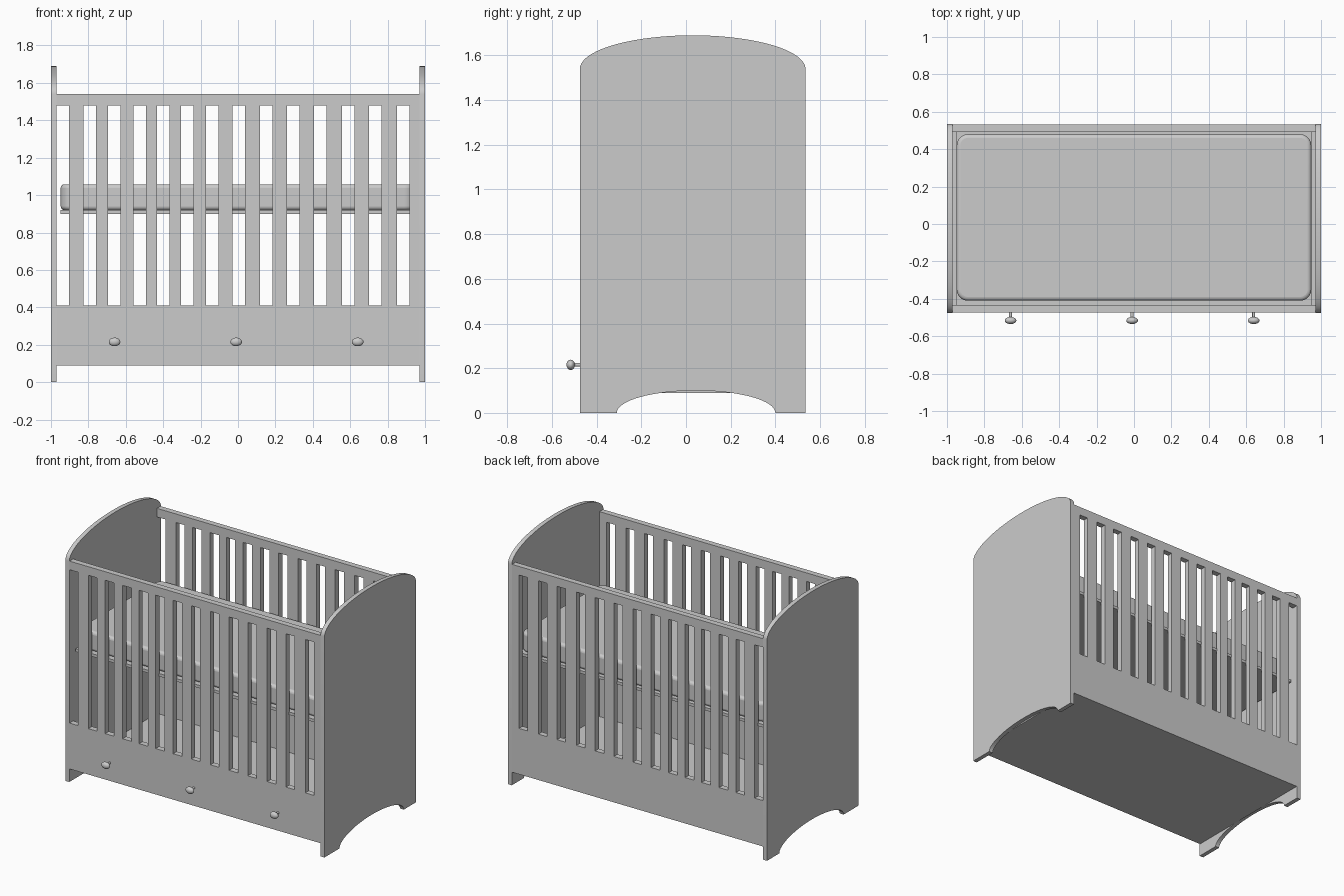
import bpy, bmesh, math

cube = bpy.data.objects.get("Cube")
if cube:
    bpy.data.objects.remove(cube, do_unlink=True)

grey = bpy.data.materials.new("Painted grey")
grey.use_nodes = True
colour = (0.6, 0.6, 0.6, 1)
grey.diffuse_color = colour
grey.node_tree.nodes["Principled BSDF"].inputs["Base Color"].default_value = colour


def finish(name, bm):
    bmesh.ops.recalc_face_normals(bm, faces=bm.faces)
    mesh = bpy.data.meshes.new(name)
    bm.to_mesh(mesh)
    bm.free()
    mesh.materials.append(grey)
    ob = bpy.data.objects.new(name, mesh)
    bpy.context.collection.objects.link(ob)
    return ob


def smooth(ob, angle=35):
    bpy.ops.object.select_all(action="DESELECT")
    ob.select_set(True)
    bpy.context.view_layer.objects.active = ob
    bpy.ops.object.shade_smooth_by_angle(angle=math.radians(angle))


def boxes(name, spans):
    """One object from boxes given as (x0, x1, y0, y1, z0, z1)."""
    bm = bmesh.new()
    for x0, x1, y0, y1, z0, z1 in spans:
        verts = bmesh.ops.create_cube(bm, size=1)["verts"]
        for v in verts:
            v.co.x = x1 if v.co.x > 0 else x0
            v.co.y = y1 if v.co.y > 0 else y0
            v.co.z = z1 if v.co.z > 0 else z0
    return finish(name, bm)


def prism(name, points, offset):
    """Extrude a closed outline along an offset."""
    bm = bmesh.new()
    face = bm.faces.new([bm.verts.new(p) for p in points])
    new = bmesh.ops.extrude_face_region(bm, geom=[face])["geom"]
    bmesh.ops.translate(bm, vec=offset,
                        verts=[g for g in new if isinstance(g, bmesh.types.BMVert)])
    return finish(name, bm)


def arc(cx, cy, rx, ry, start, end, steps):
    angles = [math.radians(start + (end - start) * i / steps) for i in range(steps + 1)]
    return [(cx + rx * math.cos(a), cy + ry * math.sin(a)) for a in angles]


FRONT, BACK, WALL = -0.475, 0.535, 0.04
INNER = 0.97

# End panels: arched top and arched foot cutout
mid = (FRONT + BACK) / 2
outline = arc(mid, 1.54, (BACK - FRONT) / 2, 0.15, 0, 180, 40)
outline += [(FRONT, 0)] + arc(0.045, 0, 0.355, 0.1, 180, 0, 32) + [(BACK, 0)]
for name, x in (("right_end_panel", -1), ("left_end_panel", INNER)):
    smooth(prism(name, [(x, y, z) for y, z in outline], (1 - INNER, 0, 0)))

# Long sides: solid lower board, slats between gaps, top rail
GAP = 0.067
gaps = [-0.97, -0.825, -0.695, -0.56, -0.433, -0.305, -0.17,
        -0.03, 0.118, 0.262, 0.406, 0.556, 0.70, 0.85]
for side, y0 in (("front", FRONT + 0.003), ("back", BACK - WALL - 0.003)):
    y1 = y0 + WALL
    boxes(side + "_lower_board", [(-INNER, INNER, y0, y1, 0.09, 0.41)])
    boxes(side + "_top_rail", [(-INNER, INNER, y0, y1, 1.48, 1.54)])
    boxes(side + "_slats", [(a + GAP, b, y0, y1, 0.41, 1.48)
                            for a, b in zip(gaps, gaps[1:] + [INNER])])

# Floor and mattress base
boxes("floor", [(-INNER, INNER, FRONT + WALL, BACK - WALL, 0.09, 0.11)])
boxes("mattress_base", [(-0.95, 0.95, FRONT + WALL, BACK - WALL, 0.9, 0.92)])

# Mattress with rounded corners and soft edges
R = 0.06
corners = []
for cx, cy, start in ((0.948 - R, 0.48 - R, 0), (R - 0.948, 0.48 - R, 90),
                      (R - 0.948, R - 0.41, 180), (0.948 - R, R - 0.41, 270)):
    corners += arc(cx, cy, R, R, start, start + 90, 8)
mattress = prism("mattress", [(x, y, 0.92) for x, y in corners], (0, 0, 0.138))
bevel = mattress.modifiers.new("Soft edges", "BEVEL")
bevel.width = 0.02
bevel.segments = 4
bevel.limit_method = "ANGLE"
bevel.angle_limit = math.radians(60)
smooth(mattress, 50)

# Drawer knobs: flattened ball on a short stem
for i, x in enumerate((-0.66, -0.01, 0.64)):
    bpy.ops.mesh.primitive_uv_sphere_add(segments=24, ring_count=12, radius=1,
                                         location=(x, -0.516, 0.215))
    knob = bpy.context.object
    knob.name = f"knob_{i + 1}"
    knob.scale = (0.031, 0.019, 0.023)
    bpy.ops.mesh.primitive_cylinder_add(vertices=16, radius=0.008, depth=0.04,
                                        location=(x, -0.485, 0.215),
                                        rotation=(math.pi / 2, 0, 0))
    stem = bpy.context.object
    stem.name = f"knob_stem_{i + 1}"
    for part in (knob, stem):
        part.data.materials.append(grey)
        smooth(part)
